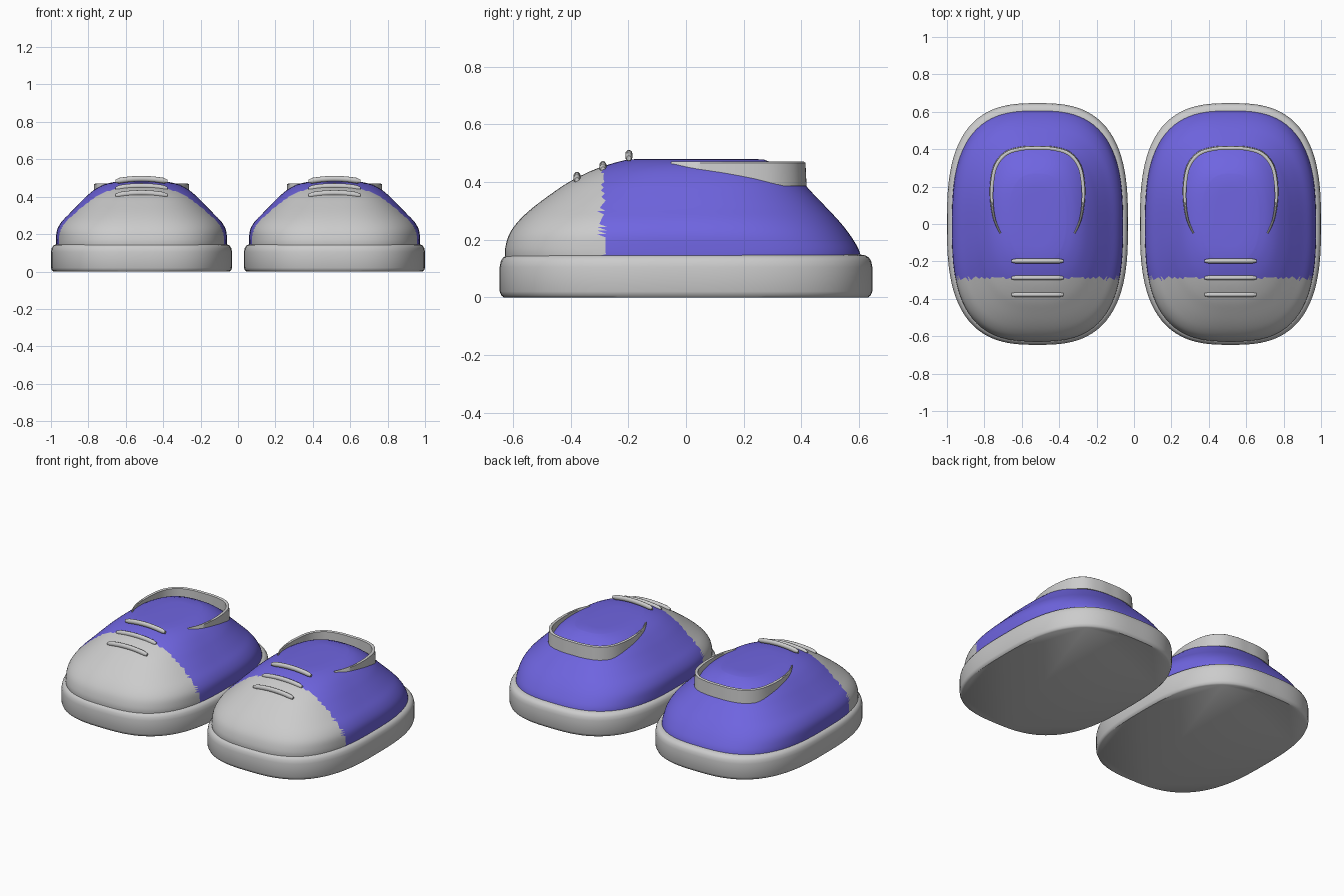
import bpy, bmesh, math
from mathutils import Vector

if "Cube" in bpy.data.objects:
    bpy.data.objects.remove(bpy.data.objects["Cube"])

SEG = 112
CENTRES = {"left": -0.516, "right": 0.516}


def catmull(pts, steps):
    """Smooth interpolation through points of any dimension."""
    out = []
    for i in range(len(pts) - 1):
        p0, p1 = pts[max(i - 1, 0)], pts[i]
        p2, p3 = pts[i + 1], pts[min(i + 2, len(pts) - 1)]
        for k in range(steps):
            t = k / steps
            out.append([0.5 * (2 * b + (c - a) * t + (2 * a - 5 * b + 4 * c - d) * t * t
                               + (3 * b - a - 3 * c + d) * t ** 3)
                        for a, b, c, d in zip(p0, p1, p2, p3)])
    return out + [list(pts[-1])]


def oval(z, w, front, back, n):
    """Superellipse ring at height z."""
    ring = []
    for i in range(SEG):
        a = 2 * math.pi * (i + 0.5) / SEG
        c, s = math.cos(a), math.sin(a)
        r = (abs(c) ** n + abs(s) ** n) ** (-1 / n)
        ring.append((w * c * r, (front + back) / 2 + (back - front) / 2 * s * r, z))
    return ring


def loft(rings, closed=True, cap_start=True, cap_end=True):
    bm = bmesh.new()
    rows = [[bm.verts.new(p) for p in r] for r in rings]
    n = len(rows[0])
    for a, b in zip(rows, rows[1:]):
        for i in range(n if closed else n - 1):
            j = (i + 1) % n
            bm.faces.new((a[i], a[j], b[j], b[i]))
    if cap_start:
        bm.faces.new(rows[0][::-1])
    if cap_end:
        bm.faces.new(rows[-1])
    return bm


def place(name, bm, mat=None, angle=40):
    """Put the same part on both shoes."""
    bmesh.ops.recalc_face_normals(bm, faces=bm.faces)
    mesh = bpy.data.meshes.new(name)
    bm.to_mesh(mesh)
    bm.free()
    if mat:
        mesh.materials.append(mat)
    bpy.ops.object.select_all(action='DESELECT')
    for side, x in CENTRES.items():
        ob = bpy.data.objects.new(f"{side}_{name}", mesh)
        ob.location.x = x
        bpy.context.collection.objects.link(ob)
    ob.select_set(True)
    bpy.context.view_layer.objects.active = ob
    bpy.ops.object.shade_smooth_by_angle(angle=math.radians(angle))


purple = bpy.data.materials.new("purple")
purple.diffuse_color = (0.16, 0.13, 0.75, 1)
purple.use_nodes = True
purple.node_tree.nodes["Principled BSDF"].inputs["Base Color"].default_value = purple.diffuse_color

# Sole: rounded slab
sole = [(0.0, 0.472, 0.633), (0.006, 0.479, 0.640), (0.02, 0.484, 0.646), (0.105, 0.484, 0.646),
        (0.125, 0.480, 0.642), (0.138, 0.472, 0.634), (0.145, 0.460, 0.622), (0.149, 0.435, 0.60)]
place("sole", loft([oval(z, w, -l, l, 2.8) for z, w, l in sole]))

# Shoe body profile: z, half width, front y, back y, squareness
body = [(0.135, 0.457, -0.627, 0.608, 2.8), (0.17, 0.457, -0.627, 0.597, 2.8),
        (0.22, 0.452, -0.612, 0.566, 2.75), (0.265, 0.428, -0.580, 0.530, 2.7),
        (0.31, 0.385, -0.532, 0.488, 2.65), (0.36, 0.337, -0.465, 0.440, 2.6),
        (0.40, 0.297, -0.405, 0.402, 2.6), (0.44, 0.248, -0.325, 0.350, 2.6),
        (0.465, 0.20, -0.252, 0.302, 2.6), (0.478, 0.15, -0.20, 0.268, 2.6)]
rings = [oval(*r) for r in catmull(body, 4)]
rings.append(oval(0.480, 0.08, -0.12, 0.20, 2.6))


def body_part(keep):
    bm = loft(rings, cap_start=False)
    bmesh.ops.triangulate(bm, faces=bm.faces)
    drop = [f for f in bm.faces if not keep(f.calc_center_median().y)]
    bmesh.ops.delete(bm, geom=drop, context='FACES')
    return bm


# Coloured upper and pale toe cap meeting at a jagged seam
place("upper", body_part(lambda y: y >= -0.29), purple)
place("toe_cap", body_part(lambda y: y < -0.29))

# Collar: tapered upright band around the heel opening
half = [(-0.198, -0.05), (-0.228, 0.02), (-0.243, 0.11), (-0.243, 0.21), (-0.222, 0.31),
        (-0.165, 0.377), (-0.08, 0.402), (0.0, 0.405)]
path = [Vector(p) for p in catmull(half + [(-x, y) for x, y in half[-2::-1]], 5)]
sections = []
for i, p in enumerate(path):
    d = (path[min(i + 1, len(path) - 1)] - path[max(i - 1, 0)]).normalized()
    out = Vector((-d.y, d.x))
    t = 0.004 + 0.005 * min(1, 5 * min(i, len(path) - 1 - i) / len(path))
    sections.append([(*(p + out * k), z) for k, z in
                     ((t + 0.004, 0.385), (t, 0.466), (t * 0.4, 0.470),
                      (-t * 0.4, 0.470), (-t, 0.466), (-t, 0.385))])
place("collar", loft(sections))

# Laces: three slightly arched cords
for num, (y, z) in enumerate(((-0.198, 0.496), (-0.288, 0.457), (-0.378, 0.420)), 1):
    cords = []
    for i in range(13):
        x = -0.14 + 0.28 * i / 12
        zc = z - 0.014 * (x / 0.14) ** 2
        k = 0.6 if i in (0, 12) else 1
        cords.append([(x, y + 0.0125 * k * math.cos(a), zc + 0.015 * k * math.sin(a))
                      for a in (2 * math.pi * j / 12 for j in range(12))])
    place(f"lace_{num}", loft(cords))
